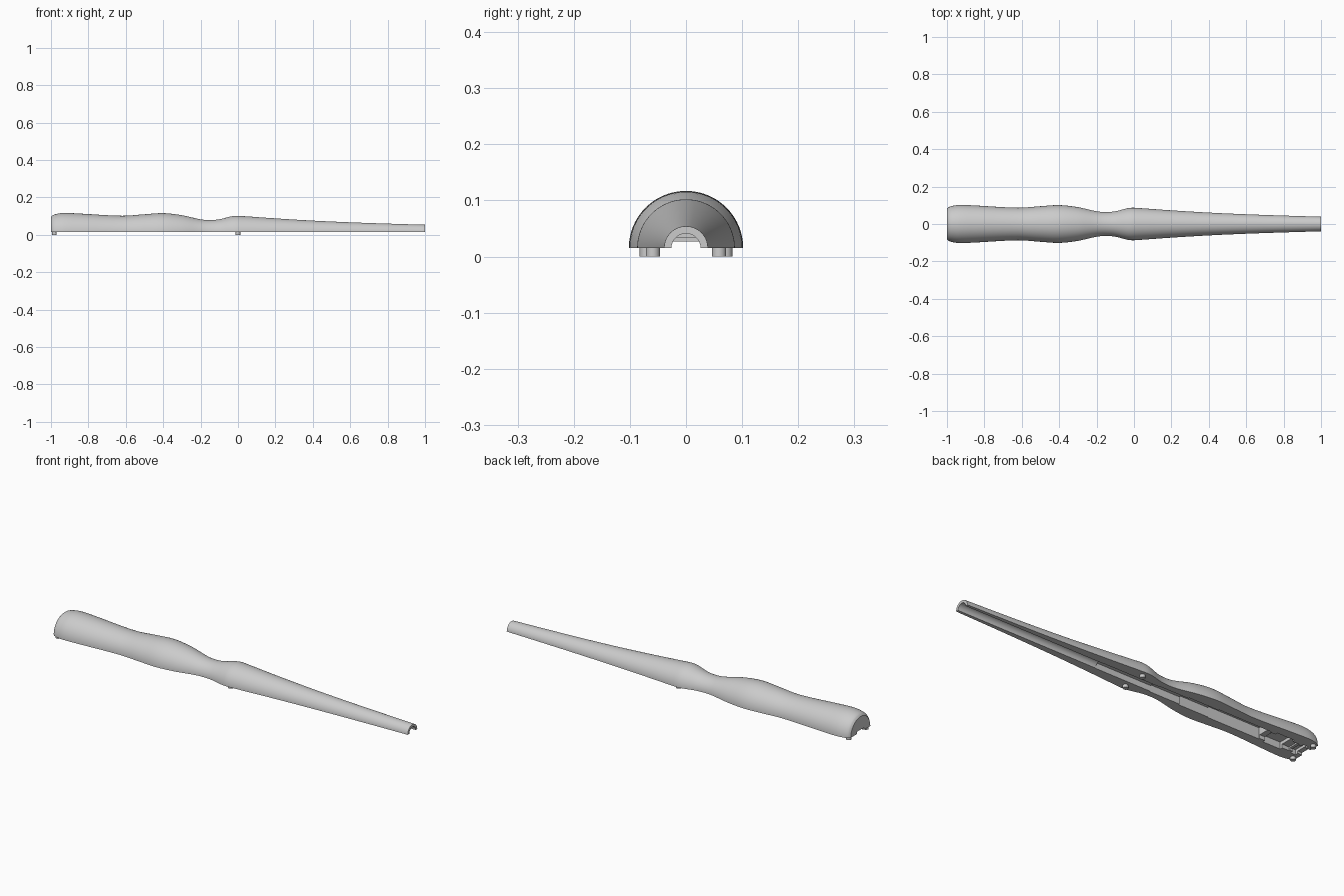
import bpy, bmesh, math
from mathutils import Matrix

cube = bpy.data.objects.get("Cube")
if cube:
    bpy.data.objects.remove(cube, do_unlink=True)

BASE = 0.015  # height of the flat split face

grey = bpy.data.materials.new("light grey plastic")
grey.use_nodes = True
colour = (0.6, 0.6, 0.6, 1)
grey.diffuse_color = colour
grey.node_tree.nodes["Principled BSDF"].inputs["Base Color"].default_value = colour


def make_object(name, bm):
    bmesh.ops.recalc_face_normals(bm, faces=bm.faces)
    mesh = bpy.data.meshes.new(name)
    bm.to_mesh(mesh)
    bm.free()
    mesh.materials.append(grey)
    obj = bpy.data.objects.new(name, mesh)
    bpy.context.collection.objects.link(obj)
    return obj


def box(x0, x1, half_width, z0, z1, y=0):
    bm = bmesh.new()
    size = Matrix.Diagonal((x1 - x0, 2 * half_width, z1 - z0, 1))
    place = Matrix.Translation(((x0 + x1) / 2, y, (z0 + z1) / 2))
    bmesh.ops.create_cube(bm, size=1, matrix=place @ size)
    return make_object("cutter", bm)


def cylinder(name, matrix, radius, depth, sides):
    bm = bmesh.new()
    bmesh.ops.create_cone(bm, cap_ends=True, segments=sides, radius1=radius,
                          radius2=radius, depth=depth, matrix=matrix)
    return make_object(name, bm)


def smooth_profile(points, steps):
    """Cubic interpolation through (x, radius) points."""
    last = len(points) - 1
    slope = []
    for i in range(last + 1):
        a, b = points[max(i - 1, 0)], points[min(i + 1, last)]
        slope.append((b[1] - a[1]) / (b[0] - a[0]))
    result = []
    for i in range(last):
        (x0, r0), (x1, r1) = points[i], points[i + 1]
        for s in range(steps):
            t = s / steps
            h = x1 - x0
            r = ((2*t**3 - 3*t**2 + 1) * r0 + (t**3 - 2*t**2 + t) * h * slope[i]
                 + (3*t**2 - 2*t**3) * r1 + (t**3 - t**2) * h * slope[i + 1])
            result.append((x0 + h * t, r))
    return result + [points[-1]]


# Half-round body: handle with two swells, collar, then a long taper
profile = smooth_profile([
    (-1, .08), (-.99, .09), (-.97, .097), (-.93, .102), (-.85, .099),
    (-.62, .087), (-.5, .095), (-.4, .101), (-.3, .09), (-.2, .068),
    (-.15, .064), (-.1, .068), (-.04, .083), (-.01, .087), (.03, .085),
    (.2, .073), (.4, .061), (.6, .052), (.8, .045), (1, .039)], 5)
ARC = 40
bm = bmesh.new()
rings = []
for x, r in profile:
    angles = [math.pi * k / ARC for k in range(ARC + 1)]
    rings.append([bm.verts.new((x, r * math.cos(a), BASE + r * math.sin(a))) for a in angles])
for a, b in zip(rings, rings[1:]):
    for k in range(ARC):
        bm.faces.new((a[k], a[k + 1], b[k + 1], b[k]))
    bm.faces.new((a[ARC], a[0], b[0], b[ARC]))
bm.faces.new(rings[0])
bm.faces.new(rings[-1])
body = make_object("wand_half_shell", bm)

# Hollow: round bore in the shaft, stepped cavity in the handle, open end
along_x = Matrix.Translation((0.6, 0, BASE)) @ Matrix.Rotation(math.pi / 2, 4, 'Y')
cutters = [
    cylinder("cutter", along_x, 0.026, 0.9, 48),
    box(-.13, .2, .028, -.02, .045),
    box(-.3, -.12, .032, -.02, .052),
    box(-.47, -.29, .038, -.02, .063),
    box(-.76, -.46, .042, -.02, .072),
    box(-.93, -.75, .036, -.02, .034),
    box(-.89, -.79, .05, -.02, .05),
    box(-1.05, -.92, .029, -.02, .027),
    box(-.975, -.945, .045, -.02, .04),
]
for cutter in cutters:
    cutter.hide_render = True
    mod = body.modifiers.new("hollow", 'BOOLEAN')
    mod.operation = 'DIFFERENCE'
    mod.solver = 'EXACT'
    mod.object = cutter
graph = bpy.context.evaluated_depsgraph_get()
hollow = bpy.data.meshes.new_from_object(body.evaluated_get(graph))
body.modifiers.clear()
body.data = hollow
hollow.name = "wand_half_shell"
for cutter in cutters:
    bpy.data.objects.remove(cutter, do_unlink=True)

# Locating pegs under the split face
parts = [body]
for place, x, y, r in (("collar", 0, .059, .0125), ("end", -.982, .07, .0125)):
    for side, sign in (("left", 1), ("right", -1)):
        spot = Matrix.Translation((x, sign * y, .0125))
        parts.append(cylinder(f"{place}_peg_{side}", spot, r, .025, 24))

bpy.ops.object.select_all(action='DESELECT')
for obj in parts:
    obj.select_set(True)
bpy.context.view_layer.objects.active = body
bpy.ops.object.shade_smooth_by_angle(angle=math.radians(30))
